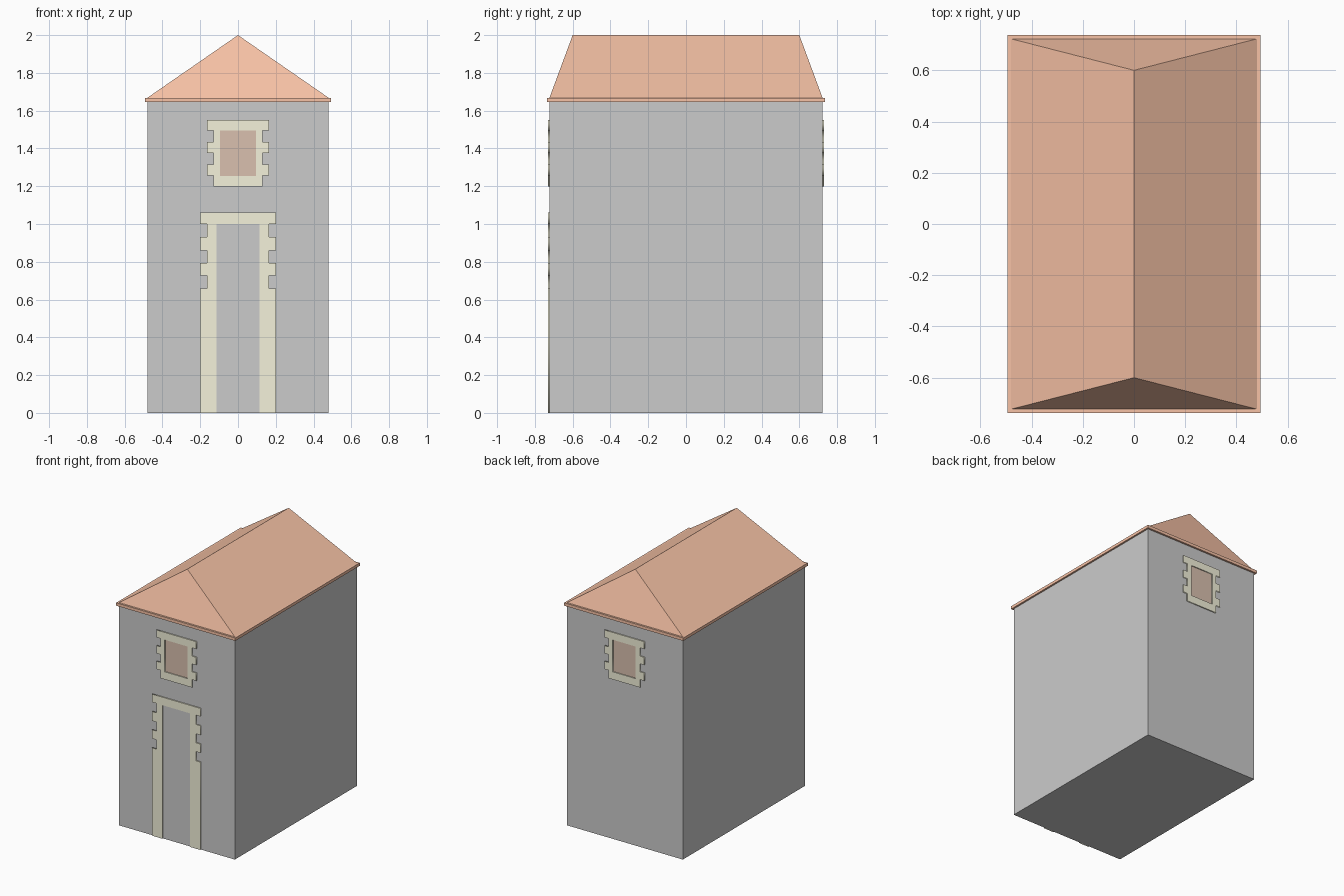
import bpy, bmesh, math

if "Cube" in bpy.data.objects:
    bpy.data.objects.remove(bpy.data.objects["Cube"])

W, D, H = 0.48, 0.723, 1.646      # wall half width, half depth, height
TOP = 1.668                       # top of the eaves trim


def material(name, rgb):
    m = bpy.data.materials.new(name)
    m.diffuse_color = (*rgb, 1)
    m.use_nodes = True
    m.node_tree.nodes["Principled BSDF"].inputs["Base Color"].default_value = m.diffuse_color
    return m


TILE = material("roof_tile", (0.93, 0.54, 0.38))
STONE = material("pale_stone", (0.91, 0.89, 0.71))
WOOD = material("brown_wood", (0.70, 0.53, 0.43))
DARK = material("dark_grey", (0.59, 0.59, 0.59))


def box(name, x, y, z, mat=None):
    bpy.ops.mesh.primitive_cube_add(
        size=1, location=(sum(x) / 2, sum(y) / 2, sum(z) / 2))
    o = bpy.context.object
    o.name = name
    o.scale = (x[1] - x[0], y[1] - y[0], z[1] - z[0])
    bpy.ops.object.transform_apply(location=False, rotation=False)
    if mat:
        o.data.materials.append(mat)
    return o


def steps(widths, levels):
    """Right-hand toothed edge from top to bottom."""
    pts = []
    for w, top, bottom in zip(widths, levels, levels[1:]):
        pts += [(w, top), (w, bottom)]
    return pts


def mirrored(right):
    return right + [(-x, z) for x, z in reversed(right)]


def surround(name, loops, side):
    """Flat stone frame on the front (side=-1) or back (side=1) wall."""
    cu = bpy.data.curves.new(name, 'CURVE')
    cu.dimensions = '2D'
    cu.fill_mode = 'BOTH'
    cu.extrude = 0.004
    for loop in loops:
        sp = cu.splines.new('POLY')
        sp.points.add(len(loop) - 1)
        for p, (x, z) in zip(sp.points, loop):
            p.co = (x, z, 0, 1)
        sp.use_cyclic_u = True
    o = bpy.data.objects.new(name, cu)
    bpy.context.collection.objects.link(o)
    o.location = (0, side * (D + 0.004), 0)
    o.rotation_euler = (math.pi / 2, 0, 0)
    cu.materials.append(STONE)
    bpy.ops.object.select_all(action='DESELECT')
    o.select_set(True)
    bpy.context.view_layer.objects.active = o
    bpy.ops.object.convert(target='MESH')


# Walls and eaves
box("walls", (-W, W), (-D, D), (0, H))
box("eaves_trim", (-0.493, 0.493), (-0.737, 0.737), (H, TOP), TILE)

# Hipped roof
bm = bmesh.new()
base = [bm.verts.new((x * W, y * D, TOP))
        for x, y in ((-1, -1), (1, -1), (1, 1), (-1, 1))]
f, b = (bm.verts.new((0, y, 2.0)) for y in (-0.6, 0.6))
a0, a1, a2, a3 = base
for face in ((a0, a1, f), (a1, a2, b, f), (a2, a3, b), (a3, a0, f, b), (a3, a2, a1, a0)):
    bm.faces.new(face)
bmesh.ops.recalc_face_normals(bm, faces=bm.faces)
me = bpy.data.meshes.new("roof")
bm.to_mesh(me)
bm.free()
me.materials.append(TILE)
bpy.context.collection.objects.link(bpy.data.objects.new("roof", me))

# Windows with toothed stone surrounds, front and back
outer = mirrored(steps([0.165, 0.13] * 3,
                       [1.55, 1.495, 1.433, 1.375, 1.316, 1.257, 1.198]))
inner = mirrored([(0.095, 1.495), (0.095, 1.255)])
for label, s in (("front", -1), ("back", 1)):
    surround(label + "_window_surround", [outer, inner], s)
    box(label + "_window_pane", (-0.095, 0.095),
        sorted((s * (D - 0.004), s * (D + 0.001))), (1.255, 1.495), WOOD)

# Door with toothed stone surround
right = steps([0.2, 0.163] * 3 + [0.2],
              [1.06, 1.0, 0.93, 0.86, 0.793, 0.727, 0.658, 0.0])
right += [(0.115, 0.0), (0.115, 1.0)]
surround("door_surround", [mirrored(right)], -1)
box("door", (-0.115, 0.115), (-D - 0.001, -D + 0.004), (0, 1.0), DARK)
